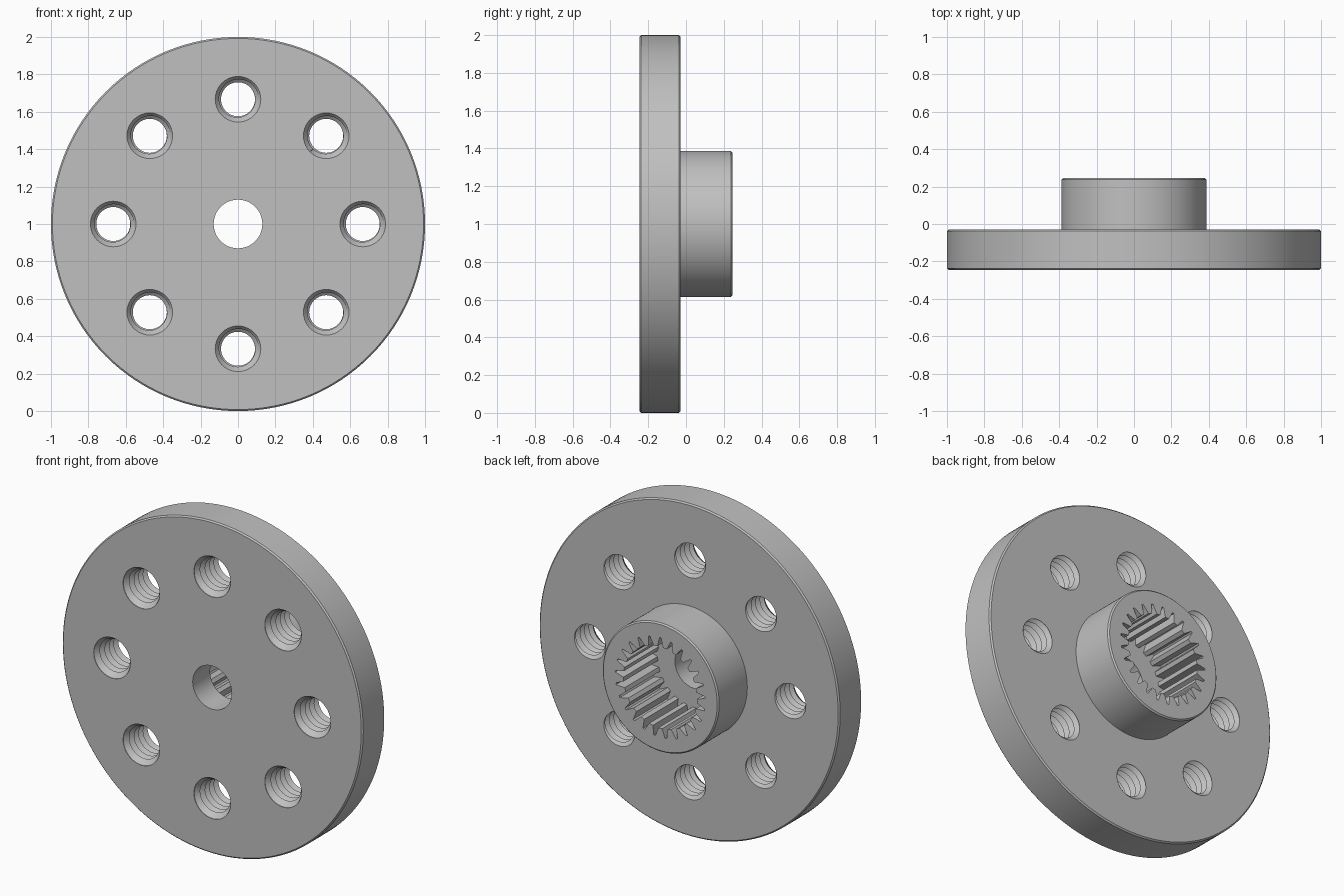
import bpy, bmesh
from math import sin, cos, pi, tau

if "Cube" in bpy.data.objects:
    bpy.data.objects.remove(bpy.data.objects["Cube"])

FRONT, STEP, BACK = -0.245, -0.03, 0.245
HOLE_COUNT, HOLE_CIRCLE = 8, 0.667

metal = bpy.data.materials.new("grey metal")
metal.use_nodes = True
metal.diffuse_color = (0.53, 0.53, 0.53, 1)
metal.node_tree.nodes["Principled BSDF"].inputs["Base Color"].default_value = metal.diffuse_color


def finish(bm, name):
    bmesh.ops.recalc_face_normals(bm, faces=bm.faces)
    mesh = bpy.data.meshes.new(name)
    bm.to_mesh(mesh)
    bm.free()
    mesh.materials.append(metal)
    obj = bpy.data.objects.new(name, mesh)
    bpy.context.collection.objects.link(obj)
    return obj


def lathe(name, profile, segments, x=0, z=1):
    """Solid of revolution about the y axis from (radius, y) points."""
    bm = bmesh.new()
    rings = [[bm.verts.new((x + r * cos(tau * i / segments), y, z + r * sin(tau * i / segments)))
              for i in range(segments)] for r, y in profile]
    for a, b in zip(rings, rings[1:]):
        for i in range(segments):
            j = (i + 1) % segments
            bm.faces.new((a[i], a[j], b[j], b[i]))
    bm.faces.new(rings[0])
    bm.faces.new(rings[-1])
    return finish(bm, name)


def thread(name, x, z, minor=0.091, major=0.115, pitch=0.042, turns=9, segments=32):
    """Screw-shaped solid: a crest and a root helix joined into one skin."""
    bm = bmesh.new()
    count = turns * segments
    start = FRONT - 1.5 * pitch

    def helix(radius, shift):
        return [bm.verts.new((x + radius * cos(tau * k / segments),
                              start + pitch * (k / segments + shift),
                              z + radius * sin(tau * k / segments))) for k in range(count + 1)]
    crest, root = helix(major, 0), helix(minor, 0.5)
    for k in range(count):
        bm.faces.new((crest[k], crest[k + 1], root[k + 1], root[k]))
        if k + segments < count:
            n = k + segments
            bm.faces.new((root[k], root[k + 1], crest[n + 1], crest[n]))
    # Cap both ends, which lie outside the plate
    bmesh.ops.holes_fill(bm, edges=[e for e in bm.edges if e.is_boundary], sides=0)
    bmesh.ops.triangulate(bm, faces=[f for f in bm.faces if len(f.verts) > 4])
    return finish(bm, name)


def spline(name, teeth=25, floor=-0.08):
    """Toothed socket solid."""
    bm = bmesh.new()
    ring = []
    for t in range(teeth):
        for offset, r in ((-0.3, 0.245), (-0.07, 0.3), (0.07, 0.3), (0.3, 0.245)):
            a = tau * (t + offset) / teeth + pi / 2
            ring.append(bm.verts.new((r * cos(a), floor, 1 + r * sin(a))))
    face = bm.faces.new(ring)
    moved = bmesh.ops.extrude_face_region(bm, geom=[face], use_keep_orig=True)["geom"]
    for v in moved:
        if isinstance(v, bmesh.types.BMVert):
            v.co.y = BACK + 0.1
    return finish(bm, name)


def cut(body, cutter):
    cutter.hide_render = True
    mod = body.modifiers.new("cut", "BOOLEAN")
    mod.operation, mod.solver, mod.object = "DIFFERENCE", "EXACT", cutter
    bpy.context.view_layer.objects.active = body
    bpy.ops.object.modifier_apply(modifier=mod.name)
    bpy.data.objects.remove(cutter)


# Round flange and hub with fine chamfers
c = 0.008
body = lathe("flanged_hub", [(1 - c, FRONT), (1, FRONT + c), (1, STEP - c), (1 - c, STEP),
                             (0.387, STEP), (0.387, BACK - c), (0.387 - c, BACK)], 128)

# Centre bore and toothed socket
cut(body, lathe("bore_cutter", [(0.13, FRONT - 0.1), (0.13, 0.1)], 64))
cut(body, spline("spline_cutter"))

# Ring of threaded holes, countersunk at the front
for i in range(HOLE_COUNT):
    a = tau * i / HOLE_COUNT
    x, z = HOLE_CIRCLE * cos(a), 1 + HOLE_CIRCLE * sin(a)
    cut(body, thread("thread_cutter", x, z))
    cut(body, lathe("countersink_cutter", [(0.122, FRONT - 0.03), (0.122, FRONT + 0.003),
                                           (0.09, FRONT + 0.045)], 40, x, z))

# Smooth round walls, crisp edges
bpy.ops.object.select_all(action="DESELECT")
body.select_set(True)
bpy.context.view_layer.objects.active = body
bpy.ops.object.shade_smooth_by_angle(angle=pi / 6)
